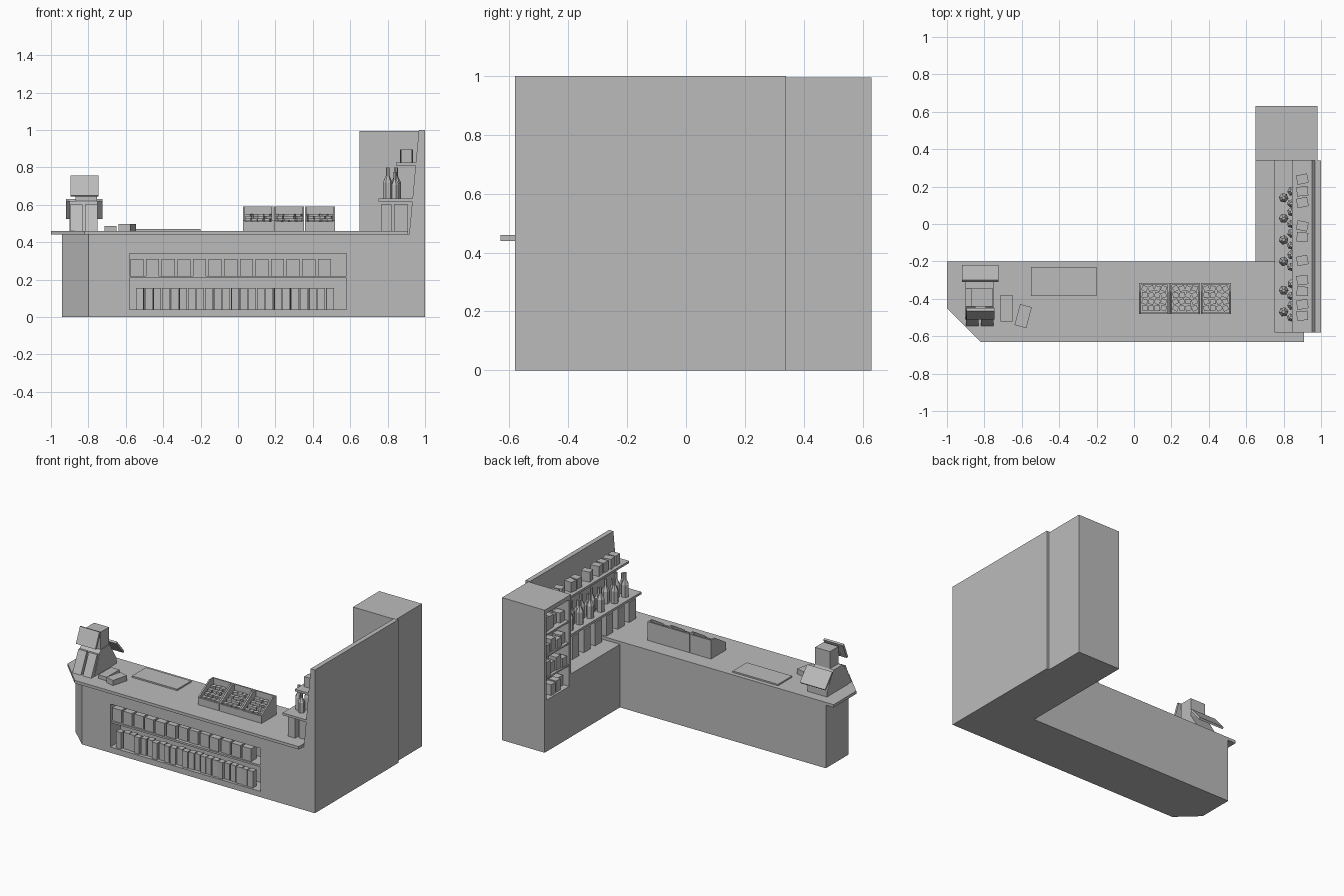
import bpy, bmesh, math, random
from mathutils import Vector, Matrix

random.seed(4)
if "Cube" in bpy.data.objects:
    bpy.data.objects.remove(bpy.data.objects["Cube"])

# One plain grey for the whole model
grey = bpy.data.materials.new("plain_grey")
grey.use_nodes = True
GREY = (0.5, 0.5, 0.5, 1)
grey.diffuse_color = GREY
grey.node_tree.nodes["Principled BSDF"].inputs["Base Color"].default_value = GREY


def finish(name, bm):
    bmesh.ops.recalc_face_normals(bm, faces=bm.faces)
    mesh = bpy.data.meshes.new(name)
    bm.to_mesh(mesh)
    bm.free()
    mesh.materials.append(grey)
    ob = bpy.data.objects.new(name, mesh)
    bpy.context.collection.objects.link(ob)
    return ob


def add_box(bm, x0, x1, y0, y1, z0, z1, turn=0, tilt=0):
    """Box between limits, turned about z and tilted about x at its centre."""
    mid = Vector(((x0 + x1) / 2, (y0 + y1) / 2, (z0 + z1) / 2))
    m = (Matrix.Translation(mid) @ Matrix.Rotation(math.radians(turn), 4, 'Z')
         @ Matrix.Rotation(math.radians(tilt), 4, 'X')
         @ Matrix.Diagonal((x1 - x0, y1 - y0, z1 - z0, 1)))
    bmesh.ops.create_cube(bm, size=1, matrix=m)


def box(name, *limits, **angles):
    bm = bmesh.new()
    add_box(bm, *limits, **angles)
    return finish(name, bm)


def add_prism(bm, points, axis, lo, hi):
    """Extrude a flat outline along one axis; points use the other two axes."""
    def place(p, d):
        c = list(p)
        c.insert("xyz".index(axis), d)
        return c
    face = bm.faces.new([bm.verts.new(place(p, lo)) for p in points])
    ext = bmesh.ops.extrude_face_region(bm, geom=[face])
    shift = [0, 0, 0]
    shift["xyz".index(axis)] = hi - lo
    bmesh.ops.translate(bm, vec=shift,
                        verts=[v for v in ext["geom"] if isinstance(v, bmesh.types.BMVert)])


def prism(name, *args):
    bm = bmesh.new()
    add_prism(bm, *args)
    return finish(name, bm)


def cut(ob, *limits):
    """Carve a box-shaped niche and remove the cutter."""
    cutter = box("niche_cutter", *limits)
    cutter.hide_render = True
    mod = ob.modifiers.new("niche", 'BOOLEAN')
    mod.operation, mod.object, mod.solver = 'DIFFERENCE', cutter, 'EXACT'
    bpy.context.view_layer.objects.active = ob
    bpy.ops.object.modifier_apply(modifier=mod.name)
    bpy.data.objects.remove(cutter)


# L-shaped counter body with the display niche in its front
base = prism("counter_base", [(-.94, -.2), (-.94, -.45), (-.8, -.58), (1, -.58),
                              (1, .34), (.65, .34), (.65, -.2)], 'z', 0, .44)
cut(base, -.58, .58, -.7, -.47, .04, .34)
prism("countertop", [(-1, -.2), (-1, -.45), (-.82, -.63), (.91, -.63), (.91, -.2)],
      'z', .44, .46)
box("niche_shelf", -.58, .58, -.575, -.47, .207, .22)

# Goods in the niche: packets above, thin cartons below
bm = bmesh.new()
for i in range(13):
    x, y = -.575 + i * .0835, -.57 + random.uniform(0, .02)
    add_box(bm, x, x + .07, y, y + .06, .22, .31)
finish("niche_packets", bm)
bm = bmesh.new()
for i in range(23):
    x, y = -.545 + i * .0462, -.57 + random.uniform(0, .02)
    add_box(bm, x, x + .04, y, y + .04, .04, .155, turn=random.uniform(-6, 6))
finish("niche_cartons", bm)

# Tall side panel with a sloping inner face, and its two shelves
prism("side_panel", [(.915, .44), (.967, 1), (1, 1), (1, .44)], 'y', -.58, .34)
box("lower_shelf", .75, .94, -.58, .34, .618, .634)
box("upper_shelf", .845, .96, -.58, .34, .81, .825)

# Goods under and on the shelves
bm = bmesh.new()
for i in range(7):
    y = -.54 + i * .125
    add_box(bm, .765, .82, y, y + .075, .44, .6)
    add_box(bm, .835, .91, y + .02, y + .095, .44, .6)
finish("large_cartons", bm)


def add_bottle(bm, x, y, s):
    turn = random.uniform(0, math.pi)
    rings = []
    for r, z in ((.026, 0), (.026, .085), (.01, .12), (.01, .165)):
        rings.append([bm.verts.new((x + s * r * math.cos(turn + k * math.pi / 3),
                                    y + s * r * math.sin(turn + k * math.pi / 3),
                                    .634 + s * z)) for k in range(6)])
    bm.faces.new(rings[0])
    bm.faces.new(rings[-1])
    for a, b in zip(rings, rings[1:]):
        for k in range(6):
            bm.faces.new((a[k], a[k - 1], b[k - 1], b[k]))


bm = bmesh.new()
for y in (.14, .03, -.085, -.2, -.355, -.47):
    add_bottle(bm, .8, y, 1)
    add_bottle(bm, .845, y + .035, 1)
    add_bottle(bm, .84, y - .03, .85)
finish("bottles", bm)
bm = bmesh.new()
for y in (.24, .175, .115, -.01, -.07, -.195, -.3, -.36, -.43, -.49):
    add_box(bm, .87, .93, y - .025, y + .025, .825, .895, turn=random.uniform(-12, 12))
finish("upper_shelf_boxes", bm)

# Tall cabinet with an open shelf unit on its inner side
cabinet = box("tall_cabinet", .65, .98, .34, .63, 0, .995)
cut(cabinet, .6, .78, .36, .61, .36, .965)
bm = bmesh.new()
goods = bmesh.new()
for i in range(4):
    z = .36 + i * .152
    if i:
        add_box(bm, .655, .78, .36, .61, z - .012, z)
    for j in range(4):
        y, x = .37 + j * .059, .66 + random.uniform(0, .04)
        add_box(goods, x, x + .06, y, y + .05, z, z + random.uniform(.06, .1))
finish("cabinet_shelves", bm)
finish("cabinet_goods", goods)

# Three open trays with low fronts, filled with small blocks
for n in range(3):
    x = .027 + n * .165
    bm = bmesh.new()
    for side in (x, x + .152):
        add_prism(bm, [(-.48, .46), (-.48, .515), (-.36, .59), (-.315, .59), (-.315, .46)],
                  'x', side, side + .01)
    add_box(bm, x + .01, x + .152, -.48, -.47, .46, .51)
    add_box(bm, x + .01, x + .152, -.325, -.315, .46, .59)
    add_box(bm, x + .01, x + .152, -.47, -.325, .46, .485)
    finish(f"tray_{n + 1}", bm)
    bm = bmesh.new()
    for i in range(4):
        for j in range(4):
            cx, cy = x + .03 + i * .034, -.45 + j * .035
            add_box(bm, cx - .015, cx + .015, cy - .014, cy + .014, .485,
                    .515 + j * .012, turn=random.uniform(-30, 30))
    finish(f"tray_goods_{n + 1}", bm)

# Till: body, two sloping front panels, head and two tilted screens
prism("till_body", [(-.51, .46), (-.46, .6), (-.44, .62), (-.345, .62), (-.27, .5), (-.27, .46)],
      'x', -.9, -.75)
bm = bmesh.new()
for x in (-.897, -.817):
    add_prism(bm, [(-.545, .46), (-.48, .6), (-.465, .6), (-.51, .46)], 'x', x, x + .065)
finish("till_front_panels", bm)
box("till_head", -.87, -.755, -.44, -.345, .62, .74)
prism("customer_screen", [(-.51, .65), (-.465, .755), (-.45, .75), (-.495, .645)],
      'x', -.895, -.745)
box("screen_arm", -.85, -.79, -.49, -.43, .66, .68)
prism("operator_screen", [(-.22, .535), (-.3, .63), (-.31, .62), (-.23, .525)],
      'x', -.92, -.725)

# Small things lying on the counter
box("counter_mat", -.55, -.2, -.385, -.23, .46, .47)
box("card_reader", -.715, -.65, -.52, -.38, .46, .485)
box("turned_box", -.625, -.56, -.55, -.435, .46, .497, turn=-15)
